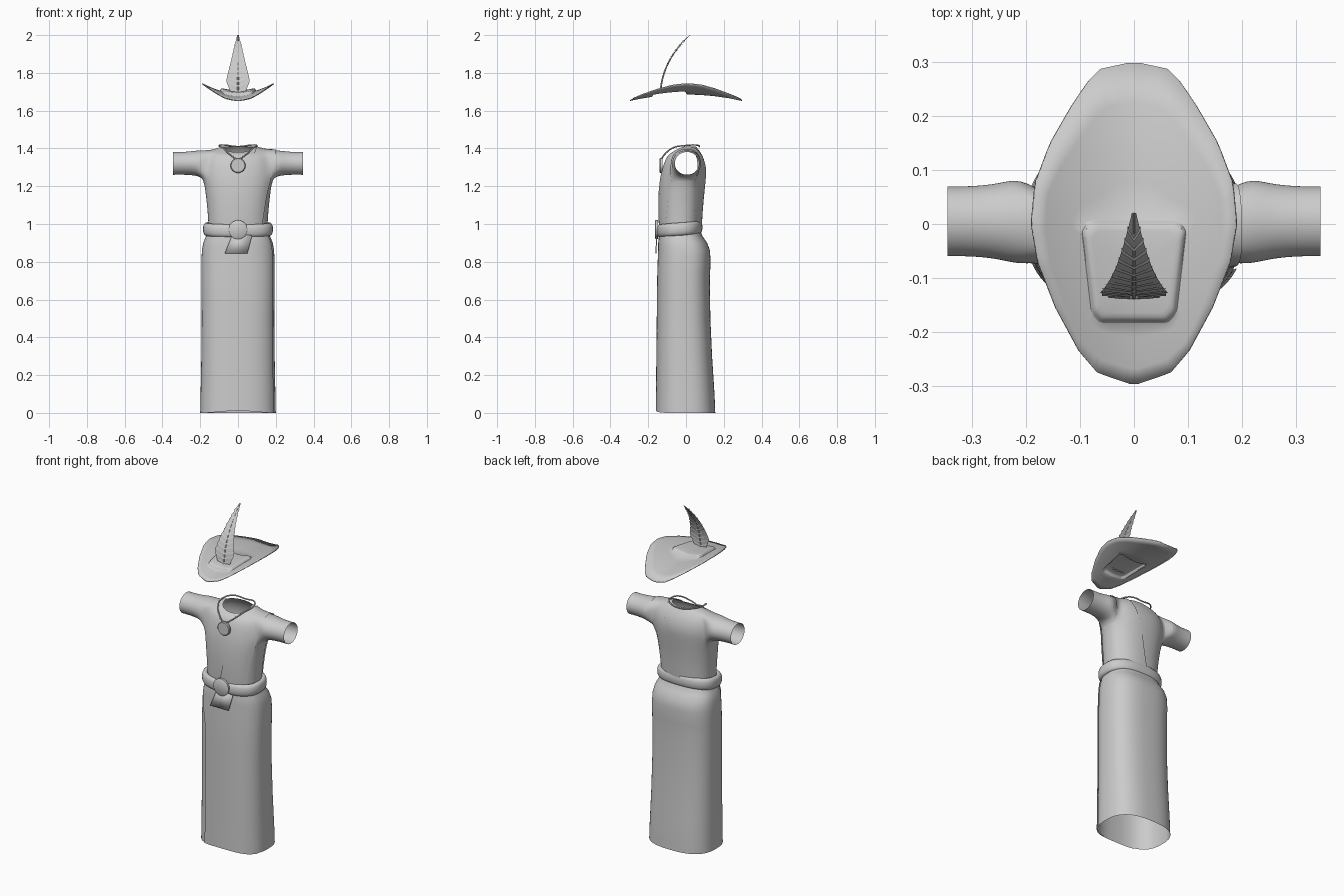
import bpy, bmesh, math
from mathutils import Vector
from mathutils.bvhtree import BVHTree

if "Cube" in bpy.data.objects:
    bpy.data.objects.remove(bpy.data.objects["Cube"])

cloth = bpy.data.materials.new("plain grey")
cloth.diffuse_color = (0.6, 0.6, 0.6, 1)
cloth.use_nodes = True
cloth.node_tree.nodes["Principled BSDF"].inputs["Base Color"].default_value = cloth.diffuse_color


def finish(name, bm, subsurf=0, solid=0.0):
    bmesh.ops.recalc_face_normals(bm, faces=bm.faces[:])
    me = bpy.data.meshes.new(name)
    bm.to_mesh(me)
    bm.free()
    for p in me.polygons:
        p.use_smooth = True
    me.set_sharp_from_angle(angle=math.radians(40))
    me.materials.append(cloth)
    ob = bpy.data.objects.new(name, me)
    bpy.context.collection.objects.link(ob)
    if solid:
        m = ob.modifiers.new("thickness", 'SOLIDIFY')
        m.thickness, m.offset = solid, 0
    if subsurf:
        m = ob.modifiers.new("smooth", 'SUBSURF')
        m.levels = m.render_levels = subsurf
    return ob


def skin(bm, rows, close_u=True, close_v=False):
    """Join rows of points with quads."""
    vs = [[bm.verts.new(p) for p in r] for r in rows]
    nu, nv = len(rows[0]), len(rows)
    for j in range(nv if close_v else nv - 1):
        for i in range(nu if close_u else nu - 1):
            a, b = vs[j], vs[(j + 1) % nv]
            bm.faces.new((a[i], a[(i + 1) % nu], b[(i + 1) % nu], b[i]))
    return vs


def spow(v, e):
    return math.copysign(abs(v) ** e, v)


def oval(t, w, yf, yb, p):
    """Point on a rounded-square outline; front is at t = -90 degrees."""
    return (w * spow(math.cos(t), 2 / p),
            (yf + yb) / 2 + (yb - yf) / 2 * spow(math.sin(t), 2 / p))


def lerp_table(table, z):
    for a, b in zip(table, table[1:]):
        if z <= b[0]:
            f = max(0, (z - a[0]) / (b[0] - a[0]))
            return [u + (v - u) * f for u, v in zip(a[1:], b[1:])]
    return table[-1][1:]


# ---- shirt: lofted torso with armholes bridged to open sleeves
TORSO = [(.95, .155, -.135, .075, 0), (1.0, .158, -.14, .08, 0), (1.08, .163, -.142, .084, 0),
         (1.16, .172, -.142, .092, 0), (1.24, .184, -.135, .102, 0), (1.28, .186, -.127, .106, 0),
         (1.32, .184, -.117, .103, 0), (1.36, .174, -.103, .09, .005), (1.39, .148, -.087, .07, .02),
         (1.402, .112, -.076, .06, .027), (1.41, .083, -.064, .052, .03)]
bm = bmesh.new()
N = 24
rows = []
for z, w, yf, yb, dip in TORSO:
    rows.append([(*oval(math.tau * k / N, w, yf, yb, 2.3),
                  z - dip * max(0, -math.sin(math.tau * k / N))) for k in range(N)])
vs = skin(bm, rows)
hole = ([(4, k) for k in range(-2, 3)] + [(r, 2) for r in range(5, 9)]
        + [(8, k) for k in range(1, -3, -1)] + [(r, -2) for r in range(7, 4, -1)])
for side in (1, -1):
    col = (lambda k: k % N) if side == 1 else (lambda k: (12 - k) % N)
    for r in range(4, 8):
        for k in range(-2, 2):
            corners = [vs[r][col(k)], vs[r][col(k + 1)], vs[r + 1][col(k + 1)], vs[r + 1][col(k)]]
            bm.faces.remove(bm.faces.get(corners))
    prev = [vs[r][col(k)] for r, k in hole]
    for x, ry, rz, zc in [(.21, .083, .07, 1.322), (.25, .071, .064, 1.322),
                          (.3, .066, .061, 1.321), (.345, .066, .062, 1.321)]:
        ring = []
        for j in range(16):
            a = math.radians(225 + 22.5 * j)
            ring.append(bm.verts.new((side * x, .005 + ry * math.cos(a), zc + rz * math.sin(a))))
        for j in range(16):
            bm.faces.new((prev[j], prev[(j + 1) % 16], ring[(j + 1) % 16], ring[j]))
        prev = ring
bmesh.ops.delete(bm, geom=[v for v in bm.verts if not v.link_faces], context='VERTS')
shirt = finish("shirt", bm, subsurf=2)

# ---- sash: strip laid over one shoulder, hugging the shirt front and back
bpy.context.view_layer.update()
tree = BVHTree.FromObject(shirt, bpy.context.evaluated_depsgraph_get())
EDGES = [(.97, -.028, .12), (1.0, -.02, .125), (1.15, .015, .148), (1.3, .06, .185), (1.4, .095, .2)]
path = [(.97 + .03 * i, 0) for i in range(11)]
path += [(1.3, math.radians(a)) for a in range(0, 181, 12)]
path += [(1.27 - .03 * i, math.pi) for i in range(11)]
rows = []
for z, a in path:
    xl, xr = lerp_table(EDGES, z + .1 * math.sin(a))
    d = Vector((0, -math.cos(a), math.sin(a)))
    row = []
    for i in range(9):
        o = Vector((xl + (xr - xl) * i / 8, -.01, z))
        hit, n, _, _ = tree.ray_cast(o, d)
        if hit is None:
            hit, n, _, _ = tree.find_nearest(o + d * .1)
        row.append(hit + n * (.006 if n.dot(d) > 0 else -.006))
    rows.append(row)
bm = bmesh.new()
skin(bm, rows, close_u=False)
finish("sash", bm)

# ---- skirt with an overlapping front wrap panel
SKIRT = [(0, .2, -.155, .155), (.1, .198, -.154, .151), (.3, .194, -.152, .138), (.5, .192, -.15, .129),
         (.7, .194, -.148, .126), (.8, .194, -.145, .13), (.86, .191, -.143, .127), (.9, .184, -.142, .112),
         (.94, .168, -.138, .085), (.97, .158, -.135, .075)]
ZS = [.0, .05, .1, .2, .3, .4, .5, .6, .7, .75, .8, .83, .86, .88, .9, .92, .94, .97]


def skirt_point(z, t, grow=0):
    w, yf, yb = lerp_table(SKIRT, z)
    lift = .01 * max(0, -math.sin(t)) ** 6 if z == 0 else 0
    return (*oval(t, w + grow, yf - grow, yb + grow, 2.6), z + lift)


bm = bmesh.new()
skin(bm, [[skirt_point(z, math.tau * k / 72) for k in range(72)] for z in ZS])
finish("skirt", bm)
bm = bmesh.new()
rows = []
for z in ZS[:-1]:
    t0, t1 = math.radians(-120 - 22 * max(0, z - .68) / .26), math.radians(-25)
    rows.append([skirt_point(z, t0 + (t1 - t0) * k / 30, .005) for k in range(31)])
skin(bm, rows, close_u=False)
finish("skirt_wrap_panel", bm)

# ---- belt: padded ring around the waist
bm = bmesh.new()
rows = []
for k in range(64):
    t = math.tau * k / 64
    ring = []
    for j in range(16):
        a = math.tau * j / 16
        g = .017 * math.cos(a)
        x, y = oval(t, .168 + g, -.138 - g, .07 + g, 2.5)
        ring.append((x, y, .973 + .009 * math.sin(t) + .034 * spow(math.sin(a), .8)))
    rows.append(ring)
skin(bm, rows, close_v=True)
finish("belt", bm)


# ---- round buckle and pendant
def disc(name, radius, depth, y, z):
    bm = bmesh.new()
    rows = []
    for r, dy in ((radius, depth / 2), (radius, -depth / 4), (radius * .9, -depth / 2)):
        rows.append([(r * math.cos(math.tau * k / 32), y + dy, z + r * math.sin(math.tau * k / 32))
                     for k in range(32)])
    v = skin(bm, rows)
    bm.faces.new(v[0])
    bm.faces.new(v[-1])
    finish(name, bm)


disc("buckle", .05, .016, -.157, .97)
disc("pendant", .04, .014, -.132, 1.31)

# ---- hanging belt tab
bm = bmesh.new()
skin(bm, [[(-.03, -.154, .945), (.075, -.154, .94)], [(-.07, -.16, .845), (.05, -.16, .845)]], close_u=False)
finish("belt_tab", bm, solid=.005)

# ---- necklace cord
half = [(.045, -.112, 1.37), (.085, -.065, 1.405), (.1, -.01, 1.415), (.07, .055, 1.418)]
pts = [(0, -.128, 1.345)] + half + [(0, .07, 1.41)] + [(-x, y, z) for x, y, z in reversed(half)]
cu = bpy.data.curves.new("necklace_cord", 'CURVE')
cu.dimensions, cu.bevel_depth, cu.bevel_resolution, cu.resolution_u = '3D', .004, 2, 6
sp = cu.splines.new('BEZIER')
sp.bezier_points.add(len(pts) - 1)
for b, p in zip(sp.bezier_points, pts):
    b.co = p
    b.handle_left_type = b.handle_right_type = 'AUTO'
sp.use_cyclic_u = True
cu.materials.append(cloth)
bpy.context.collection.objects.link(bpy.data.objects.new("necklace_cord", cu))

# ---- hat: saddle-shaped brim with a small hollow raised crown
C = Vector((0, -.09))


def mirrored(h):
    return [Vector(p) for p in h] + [Vector((-x, y)) for x, y in reversed(h) if x]


BRIM = mirrored([(0, -.298), (.068, -.275), (.102, -.235), (.145, -.155), (.178, -.07), (.19, 0),
                 (.183, .075), (.155, .15), (.112, .225), (.07, .285), (0, .3)])
CROWN = mirrored([(.062, -.18), (.076, -.165), (.094, -.012), (.083, .004)])


def reach(poly, a):
    """Offset from C to the outline in direction a."""
    d = Vector((math.cos(a), math.sin(a)))
    for p, q in zip(poly, poly[1:] + poly[:1]):
        e, m = q - p, p - C
        den = d.x * e.y - d.y * e.x
        if abs(den) > 1e-9:
            s = (m.x * e.y - m.y * e.x) / den
            u = (m.x * d.y - m.y * d.x) / den
            if s > 0 and -1e-6 <= u <= 1 + 1e-6:
                return d * s
    return d * .1


def hat_z(x, y):
    return 1.688 - .035 * (y / .3) ** 2 + .055 * (abs(x) / .19) ** 1.8


rows = []
angles = [math.tau * (k + .5) / 96 for k in range(96)]
for mix, scale, h in [(0, .4, .016), (0, .82, .016), (0, .9, .015), (0, .96, .011), (0, 1, .002),
                      (0, 1.03, 0), (.25, 1, 0), (.5, 1, 0), (.75, 1, 0), (1, 1, 0)]:
    row = []
    for a in angles:
        p = C + reach(CROWN, a).lerp(reach(BRIM, a), mix) * scale
        row.append((p.x, p.y, hat_z(p.x, p.y) + h))
    rows.append(row)
bm = bmesh.new()
v = skin(bm, rows)
bm.faces.new(v[0])
finish("hat", bm, solid=.005)


# ---- feather: curved vane, raised barbs and a quill
def feather(x, t, off=0):
    y = -.135 * (1 - t) ** 2 - .26 * t * (1 - t) + .02 * t * t
    z = 1.69 * (1 - t) ** 2 + 3.72 * t * (1 - t) + 2.0 * t * t
    return (x, y - off, z + off * t)


def width(t):
    return lerp_table([(0, .04), (.05, .042), (.2, .063), (.6, .032), (1, .004)], t)[0]


bm = bmesh.new()
skin(bm, [[feather(width(i / 24) * u, i / 24) for u in (-1, 0, 1)] for i in range(25)], close_u=False)
finish("feather_vane", bm)
bm = bmesh.new()
for i in range(11):
    t = .02 + .08 * i
    for s in (1, -1):
        for off in (.004, -.004):
            o = min(1, t + .07)
            skin(bm, [[feather(0, t, off), feather(s * width(o), o, off)],
                      [feather(0, t + .03, off), feather(s * width(o), min(1, o + .02), off * .3)]], close_u=False)
finish("feather_barbs", bm)
bm = bmesh.new()
rows = []
for i in range(21):
    r = .005 * (1 - .7 * i / 20)
    x, y, z = feather(0, i / 20)
    rows.append([(x + r * math.cos(math.tau * k / 8), y + r * math.sin(math.tau * k / 8), z) for k in range(8)])
skin(bm, rows)
finish("feather_quill", bm)
